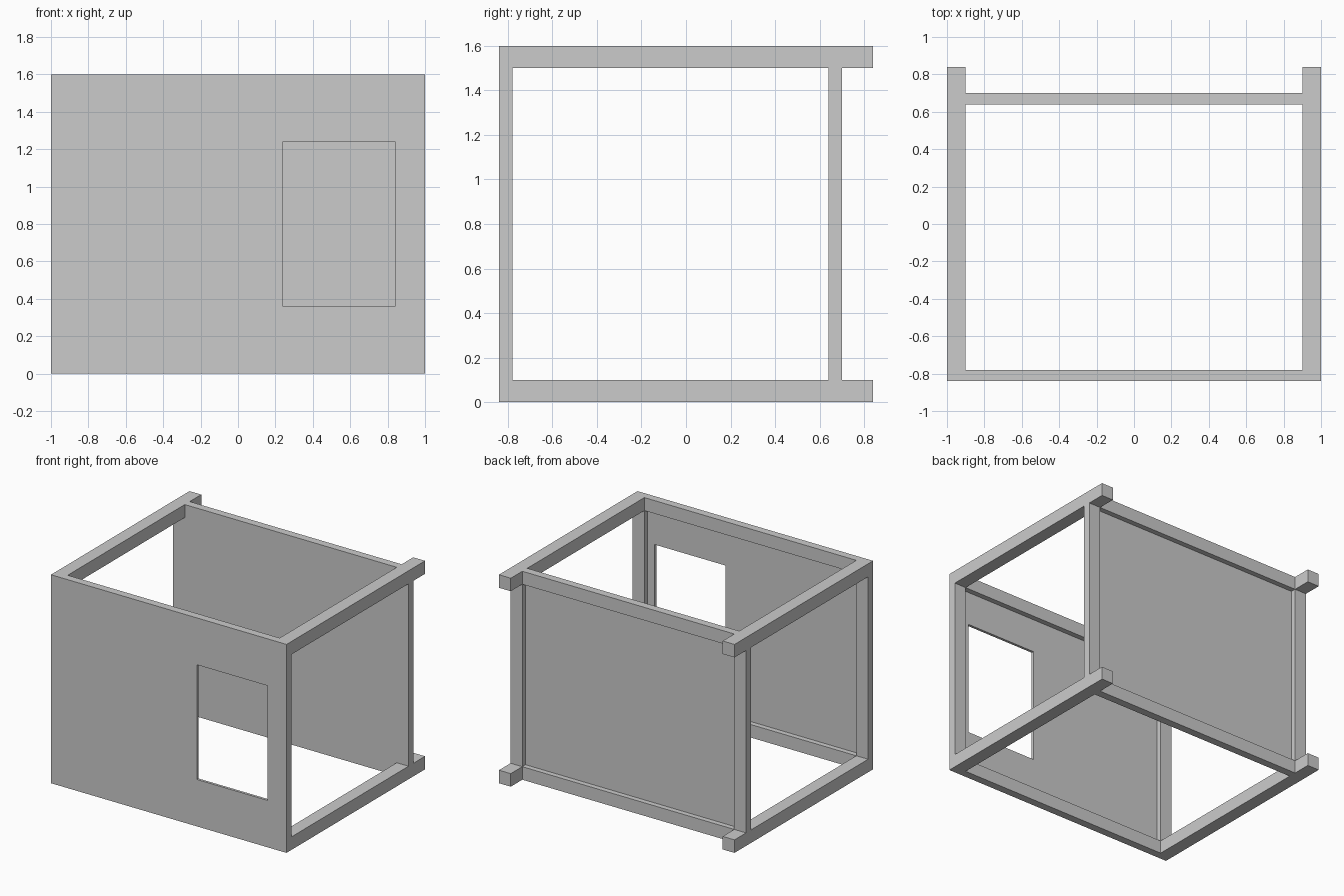
import bpy

if "Cube" in bpy.data.objects:
    bpy.data.objects.remove(bpy.data.objects["Cube"])


def box(name, x, y, z):
    """Axis-aligned box from (min, max) ranges."""
    bpy.ops.mesh.primitive_cube_add(size=1)
    ob = bpy.context.object
    ob.name = ob.data.name = name
    for v in ob.data.vertices:
        v.co = [lo if c < 0 else hi for c, (lo, hi) in zip(v.co, (x, y, z))]
    return ob


def carve(ob, x, y, z):
    """Cut a box-shaped hole or recess out of an object."""
    cutter = box("cutter", x, y, z)
    cutter.hide_render = True
    mod = ob.modifiers.new("carve", 'BOOLEAN')
    mod.operation, mod.solver, mod.object = 'DIFFERENCE', 'EXACT', cutter
    bpy.context.view_layer.objects.active = ob
    bpy.ops.object.modifier_apply(modifier=mod.name)
    bpy.data.objects.remove(cutter)


W, D, H = 1.0, 0.84, 1.6        # half width, half depth, height
RAIL, WALL, PANEL = 0.1, 0.06, 0.02
IN = W - RAIL                   # inner half width
FRONT_IN = -D + WALL            # inner face of the front wall
BACK = (0.64, 0.70)             # back wall depth range
MID = (RAIL, H - RAIL)          # height between lower and upper rails

# Front wall: flat outside, recessed inside, with a window
front = box("front_wall", (-W, W), (-D, FRONT_IN), (0, H))
carve(front, (-IN, IN), (-D + PANEL, 0), MID)
carve(front, (0.24, 0.84), (-1, 0), (0.36, 1.24))

# Back wall: flat inside, recessed outside
back = box("back_wall", (-IN, IN), BACK, (0, H))
carve(back, (-IN + 0.0005, IN - 0.0005), (BACK[0] + PANEL, 1), MID)

# Side rails running past the back wall, and the back posts between them
for side, x in (("left", (-W, -IN)), ("right", (IN, W))):
    box(side + "_lower_rail", x, (FRONT_IN, D), (0, RAIL))
    box(side + "_upper_rail", x, (FRONT_IN, D), (H - RAIL, H))
    box(side + "_back_post", x, BACK, MID)
